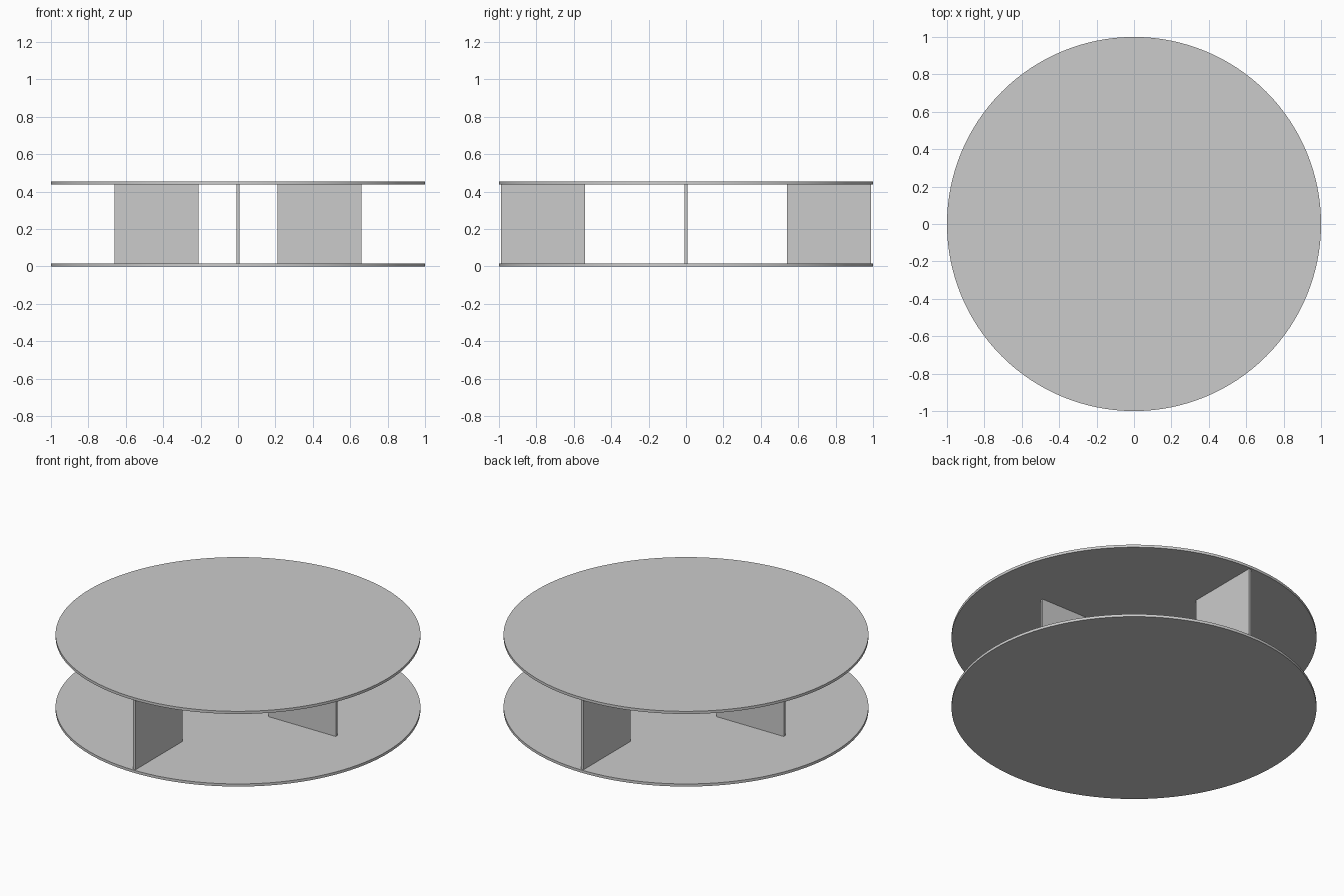
import bpy
import math

if "Cube" in bpy.data.objects:
    bpy.data.objects.remove(bpy.data.objects["Cube"], do_unlink=True)

HEIGHT = 0.455      # overall height
THICK = 0.016       # sheet thickness of every part
FIN_LENGTH = 0.45

# Single plain grey
grey = bpy.data.materials.new("light_grey")
grey.use_nodes = True
colour = (0.6, 0.6, 0.6, 1)
grey.diffuse_color = colour
grey.node_tree.nodes["Principled BSDF"].inputs["Base Color"].default_value = colour


def disc(name, z):
    bpy.ops.mesh.primitive_cylinder_add(vertices=128, radius=1, depth=THICK, location=(0, 0, z))
    obj = bpy.context.object
    obj.name = name
    obj.data.materials.append(grey)
    bpy.ops.object.shade_smooth_by_angle(angle=math.radians(30))


def fin(name, angle, inner):
    """Upright radial plate, starting at the inner radius."""
    r = inner + FIN_LENGTH / 2
    bpy.ops.mesh.primitive_cube_add(
        size=1, location=(r * math.cos(angle), r * math.sin(angle), HEIGHT / 2),
        rotation=(0, 0, angle))
    obj = bpy.context.object
    obj.name = name
    obj.scale = (FIN_LENGTH, THICK, HEIGHT - 2 * THICK)
    bpy.ops.object.transform_apply(location=False, rotation=False, scale=True)
    obj.data.materials.append(grey)


# Round top and base
disc("base_disc", THICK / 2)
disc("top_disc", HEIGHT - THICK / 2)

# Four supports: the side pair sits further in than the front and back pair
for i, (side, inner) in enumerate([("left", 0.21), ("back", 0.54),
                                   ("right", 0.21), ("front", 0.54)]):
    fin(side + "_support", i * math.pi / 2, inner)
